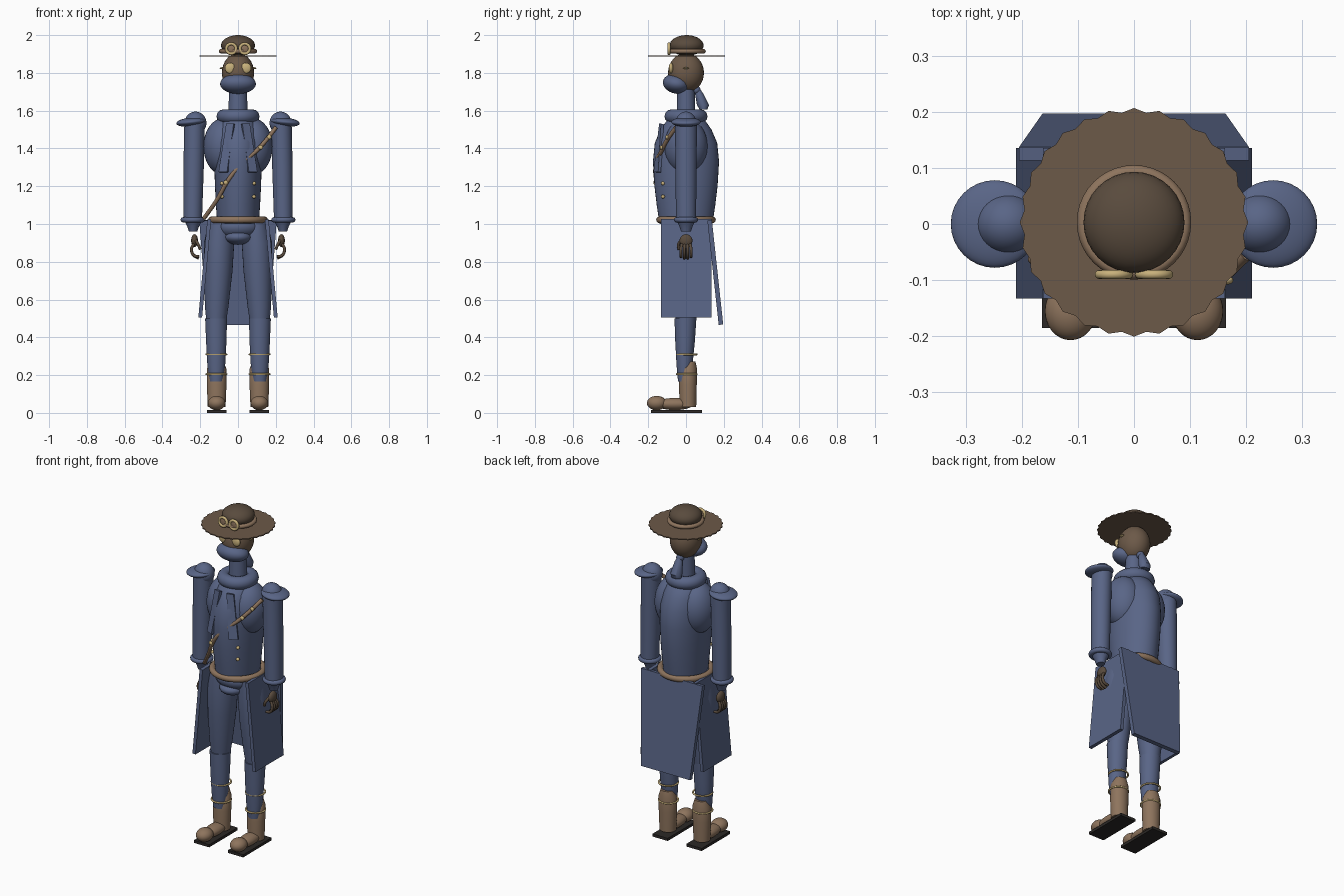
import bpy, bmesh, math
from mathutils import Vector

cube = bpy.data.objects.get("Cube")
if cube:
    bpy.data.objects.remove(cube)


def material(name, r, g, b):
    m = bpy.data.materials.new(name)
    m.use_nodes = True
    m.diffuse_color = (r, g, b, 1)
    m.node_tree.nodes["Principled BSDF"].inputs["Base Color"].default_value = (r, g, b, 1)
    return m


BLUE = material("coat_blue", .10, .13, .24)
BROWN = material("hat_brown", .15, .10, .065)
DARK = material("dark_brown", .10, .07, .047)
LEATHER = material("tan_leather", .27, .175, .11)
GOLD = material("pale_gold", .58, .44, .20)
SOLE = material("sole_black", .025, .022, .02)


def finish(ob, name, mat, smooth=True):
    ob.name = name
    ob.data.materials.append(mat)
    bpy.ops.object.select_all(action='DESELECT')
    ob.select_set(True)
    bpy.context.view_layer.objects.active = ob
    if smooth:
        bpy.ops.object.shade_smooth_by_angle(angle=math.radians(40))
    return ob


def from_bmesh(bm, name, mat, smooth=True):
    bmesh.ops.recalc_face_normals(bm, faces=bm.faces[:])
    me = bpy.data.meshes.new(name)
    bm.to_mesh(me)
    bm.free()
    ob = bpy.data.objects.new(name, me)
    bpy.context.collection.objects.link(ob)
    return finish(ob, name, mat, smooth)


def loft(name, sections, mat, n=32):
    """Skin a stack of ellipses given as (x, y, z, x radius, y radius)."""
    bm = bmesh.new()
    rings = []
    for x, y, z, rx, ry in sections:
        angles = [2 * math.pi * i / n for i in range(n)]
        rings.append([bm.verts.new((x + rx * math.cos(a), y + ry * math.sin(a), z)) for a in angles])
    for low, high in zip(rings, rings[1:]):
        for i in range(n):
            j = (i + 1) % n
            bm.faces.new((low[i], low[j], high[j], high[i]))
    bm.faces.new(rings[0])
    bm.faces.new(rings[-1])
    return from_bmesh(bm, name, mat)


def ball(name, loc, radii, mat, rot=(0, 0, 0)):
    bpy.ops.mesh.primitive_uv_sphere_add(segments=32, ring_count=16, location=loc, rotation=rot)
    ob = bpy.context.object
    ob.scale = radii
    return finish(ob, name, mat)


def ring(name, loc, major, minor, mat, scale=(1, 1, 1), rot=(0, 0, 0)):
    bpy.ops.mesh.primitive_torus_add(major_radius=major, minor_radius=minor, major_segments=40,
                                     minor_segments=12, location=loc, rotation=rot)
    ob = bpy.context.object
    ob.scale = scale
    return finish(ob, name, mat)


def panel(name, corners, thickness, mat):
    bm = bmesh.new()
    bm.faces.new([bm.verts.new(c) for c in corners])
    ob = from_bmesh(bm, name, mat, False)
    mod = ob.modifiers.new("thickness", 'SOLIDIFY')
    mod.thickness = thickness
    mod.offset = 0
    return ob


def tube(name, points, radius, mat):
    cu = bpy.data.curves.new(name, 'CURVE')
    cu.dimensions = '3D'
    cu.bevel_depth = radius
    cu.bevel_resolution = 3
    cu.use_fill_caps = True
    sp = cu.splines.new('BEZIER')
    sp.bezier_points.add(len(points) - 1)
    for bp, p in zip(sp.bezier_points, points):
        bp.co = p
        bp.handle_left_type = bp.handle_right_type = 'AUTO'
    ob = bpy.data.objects.new(name, cu)
    bpy.context.collection.objects.link(ob)
    cu.materials.append(mat)
    return ob


# Hat: wavy-edged brim, crown and band
bm = bmesh.new()
bmesh.ops.create_cone(bm, cap_ends=True, segments=56, radius1=.2, radius2=.2, depth=.006)
for v in bm.verts:
    a = math.atan2(v.co.y, v.co.x)
    v.co.xy *= 1 + .018 * math.cos(28 * a)
bmesh.ops.translate(bm, verts=bm.verts[:], vec=(0, .003, 1.89))
from_bmesh(bm, "hat_brim", BROWN)
ball("hat_crown", (0, .003, 1.945), (.09, .09, .055), DARK)
ring("hat_band", (0, .003, 1.915), .09, .012, LEATHER)

# Head, face scarf and neck
ball("head", (0, 0, 1.80), (.085, .095, .105), BROWN)
ball("face_scarf", (0, -.05, 1.742), (.095, .073, .052), BLUE, (-.2, 0, 0))
loft("neck", [(0, 0, 1.56, .052, .05), (0, 0, 1.74, .046, .045)], BLUE)
ball("scarf_knot", (0, .055, 1.71), (.022, .022, .022), BLUE)
loft("scarf_tail", [(0, .093, 1.605, .03, .02), (0, .09, 1.63, .034, .032),
                    (0, .07, 1.69, .022, .022), (0, .056, 1.735, .005, .005)], BLUE)

# Torso, collar, belt and hips
loft("torso", [(0, 0, 1.0, .11, .14), (0, 0, 1.1, .117, .155), (0, 0, 1.2, .122, .167),
               (0, 0, 1.33, .126, .175), (0, 0, 1.43, .124, .165), (0, 0, 1.5, .112, .135),
               (0, 0, 1.55, .09, .10), (0, 0, 1.58, .05, .05)], BLUE, 40)
ring("collar", (0, 0, 1.57), .077, .037, BLUE)
ring("belt", (0, 0, 1.022), .14, .018, LEATHER)
ball("hips", (0, 0, .985), (.13, .12, .075), BLUE)
ball("pelvis", (0, -.04, .93), (.075, .085, .04), BLUE)

# Diagonal chest strap with buckles
tube("chest_strap", [(.2, -.055, 1.51), (.15, -.1, 1.445), (.1, -.128, 1.39), (.02, -.158, 1.32),
                     (-.05, -.158, 1.235), (-.11, -.12, 1.13), (-.18, -.06, 1.03)], .011, LEATHER)
for p in ((.12, -.13, 1.405), (.165, -.1, 1.46), (-.065, -.165, 1.22)):
    ball("strap_buckle", p, (.012, .008, .012), GOLD)

# Back coat panel, narrower at the hem
panel("coat_back_panel", [(-.205, .125, 1.02), (.205, .125, 1.02),
                          (.163, .185, .467), (-.163, .185, .467)], .024, BLUE)

# Paired parts
for side, s in (("left", 1), ("right", -1)):
    # Goggles on the hat and eye lenses
    ring(side + "_goggle_rim", (s * .036, -.09, 1.928), .026, .008, GOLD, rot=(math.pi / 2, 0, 0))
    ball(side + "_goggle_lens", (s * .036, -.088, 1.928), (.022, .006, .022), LEATHER)
    ball(side + "_eye_lens", (s * .042, -.079, 1.825), (.028, .012, .028), GOLD)
    ball(side + "_ear_stud", (s * .085, 0, 1.825), (.012, .015, .005), GOLD)

    # Chest lobe, lapel and buttons
    ball(side + "_chest", (s * .078, 0, 1.41), (.105, .115, .15), BLUE)
    panel(side + "_lapel", [(s * .02, -.135, 1.53), (s * .06, -.125, 1.53),
                            (s * .1, -.14, 1.275), (s * .055, -.165, 1.275)], .016, BLUE)
    for z in (1.215, 1.145):
        ball(side + "_button", (s * .085, -.122, z), (.01, .01, .01), GOLD)

    # Shoulder and arm
    ball(side + "_shoulder_cap", (s * .248, 0, 1.54), (.079, .078, .024), BLUE, (0, s * .1, 0))
    ball(side + "_shoulder", (s * .225, 0, 1.535), (.058, .055, .06), BLUE)
    loft(side + "_arm", [(s * .24, 0, 1.01, .049, .053), (s * .235, 0, 1.3, .054, .056),
                         (s * .23, 0, 1.54, .054, .058)], BLUE)
    ring(side + "_cuff", (s * .24, 0, 1.022), .05, .014, BLUE)
    loft(side + "_wrist", [(s * .238, 0, .96, .022, .026), (s * .238, 0, .985, .03, .034),
                           (s * .238, 0, 1.01, .043, .046)], BLUE)

    # Hand with four curled fingers and a thumb
    ball(side + "_palm", (s * .23, 0, .912), (.018, .034, .034), DARK)
    for i in range(4):
        y = -.027 + .018 * i
        tip = .815 + .008 * abs(i - 1.5)
        tube(side + "_finger", [(s * .235, y * .8, .895), (s * .246, y, .865),
                                (s * .235, y, .835), (s * .207, y, tip)], .008, DARK)
    tube(side + "_thumb", [(s * .225, -.025, .915), (s * .21, -.04, .89), (s * .2, -.036, .865)],
         .008, DARK)

    # Side coat panel
    panel(side + "_coat_panel", [(s * .152, -.133, 1.025), (s * .152, .135, 1.025),
                                 (s * .2, .135, .505), (s * .2, -.133, .505)], .02, BLUE)

    # Leg
    loft(side + "_thigh", [(s * .115, 0, .48, .052, .052), (s * .113, 0, .56, .062, .064),
                           (s * .105, 0, .75, .076, .085), (s * .1, 0, .9, .08, .092),
                           (s * .095, 0, 1.02, .06, .085)], BLUE)
    loft(side + "_shin", [(s * .115, -.012, .165, .035, .03), (s * .115, -.008, .25, .047, .042),
                          (s * .115, -.005, .38, .054, .052), (s * .116, -.003, .5, .058, .058)], BLUE)

    # Boot, foot, sole and straps
    loft(side + "_boot", [(s * .113, .01, .03, .047, .044), (s * .113, .01, .15, .052, .047),
                          (s * .113, .012, .235, .051, .046), (s * .113, .018, .272, .036, .032)], LEATHER)
    ball(side + "_foot", (s * .113, -.06, .047), (.042, .1, .032), LEATHER)
    ball(side + "_toe", (s * .113, -.155, .052), (.046, .052, .038), LEATHER)
    panel(side + "_sole", [(s * .113 - .051, -.185, .008), (s * .113 + .051, -.185, .008),
                           (s * .113 + .051, .085, .008), (s * .113 - .051, .085, .008)], .016, SOLE)
    for z in (.31, .205):
        ring(side + "_boot_strap", (s * .114, .004, z), .053, .005, GOLD)
